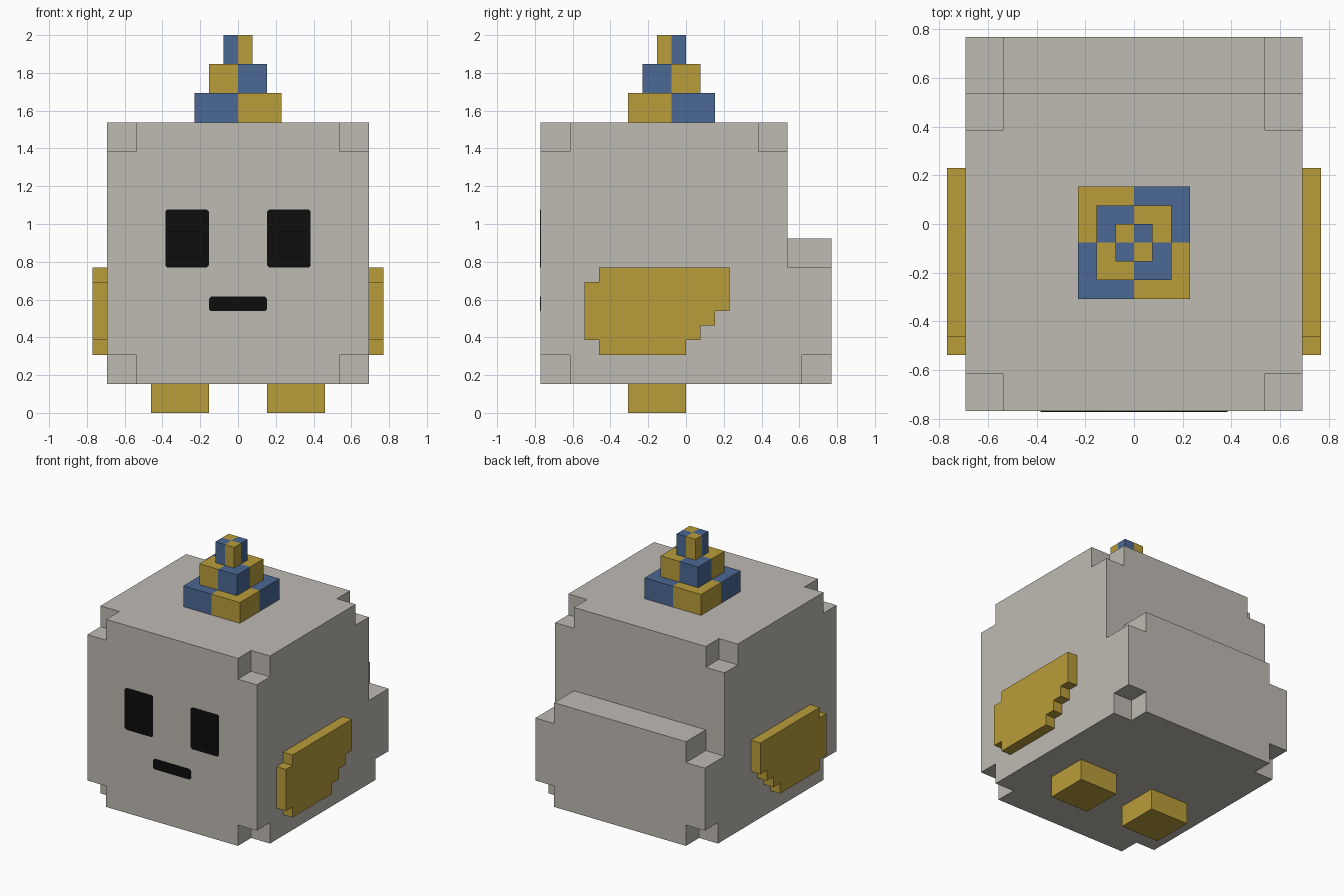
import bpy, bmesh
from mathutils import Matrix, Vector

U = 2 / 26  # one block unit

if "Cube" in bpy.data.objects:
    bpy.data.objects.remove(bpy.data.objects["Cube"], do_unlink=True)


def material(name, rgb):
    mat = bpy.data.materials.new(name)
    mat.use_nodes = True
    mat.diffuse_color = (*rgb, 1)
    bsdf = next(n for n in mat.node_tree.nodes if n.type == 'BSDF_PRINCIPLED')
    bsdf.inputs["Base Color"].default_value = (*rgb, 1)
    return mat


grey = material("warm grey", (0.52, 0.49, 0.45))
gold = material("gold", (0.485, 0.337, 0.042))
blue = material("blue", (0.069, 0.138, 0.296))
black = material("black", (0.004, 0.004, 0.004))


def finish(name, bm, *mats):
    """Scale from block units and link the mesh."""
    bmesh.ops.recalc_face_normals(bm, faces=bm.faces)
    bmesh.ops.scale(bm, vec=(U, U, U), verts=bm.verts)
    mesh = bpy.data.meshes.new(name)
    bm.to_mesh(mesh)
    bm.free()
    for m in mats:
        mesh.materials.append(m)
    obj = bpy.data.objects.new(name, mesh)
    bpy.context.collection.objects.link(obj)
    return obj


def box(lo, hi):
    bm = bmesh.new()
    lo, hi = Vector(lo), Vector(hi)
    place = Matrix.Translation((lo + hi) / 2) @ Matrix.Diagonal((*(hi - lo), 1))
    bmesh.ops.create_cube(bm, size=1, matrix=place)
    return bm


def prism(points, depth):
    """Extrude a closed outline of 3D points along a depth vector."""
    bm = bmesh.new()
    face = bm.faces.new([bm.verts.new(p) for p in points])
    out = bmesh.ops.extrude_face_region(bm, geom=[face], use_keep_orig=True)
    moved = [v for v in out["geom"] if isinstance(v, bmesh.types.BMVert)]
    bmesh.ops.translate(bm, vec=depth, verts=moved)
    return bm


# Body: stepped block with notched corners, skinned from coarse cells
XS, YS, ZS = [-9, -7, 7, 9], [-10, -8, 5, 7, 8, 10], [2, 4, 10, 12, 18, 20]


def solid(i, j, k):
    if not (0 <= i < 3 and 0 <= j < 5 and 0 <= k < 5):
        return False
    side, y, z = i != 1, YS[j], ZS[k]
    if y >= 7 and z >= 12:                        # above the rump
        return False
    if side and z == 2 and y in (-10, 8):         # bottom corners
        return False
    if side and z == 18 and y in (-10, 5):        # top corners
        return False
    return not (side and z == 10 and y >= 7)      # rump corners


bm = bmesh.new()
for i in range(3):
    for j in range(5):
        for k in range(5):
            if not solid(i, j, k):
                continue
            for axis in range(3):
                for step in (0, 1):
                    near = [i, j, k]
                    near[axis] += 2 * step - 1
                    if solid(*near):
                        continue
                    quad = []
                    for a, b in ((0, 0), (1, 0), (1, 1), (0, 1)):
                        c = [i, j, k]
                        c[axis] += step
                        c[(axis + 1) % 3] += a
                        c[(axis + 2) % 3] += b
                        quad.append(bm.verts.new((XS[c[0]], YS[c[1]], ZS[c[2]])))
                    bm.faces.new(quad)
bmesh.ops.remove_doubles(bm, verts=bm.verts, dist=0.001)
bmesh.ops.recalc_face_normals(bm, faces=bm.faces)
bmesh.ops.dissolve_limit(bm, angle_limit=0.01, verts=bm.verts, edges=bm.edges)
finish("body", bm, grey)

# Wings, feet and eyes, one per side
wing_outline = [(-6, 10), (3, 10), (3, 7), (2, 7), (2, 6), (1, 6), (1, 5), (0, 5),
                (0, 4), (-6, 4), (-6, 5), (-7, 5), (-7, 9), (-6, 9)]


def face_plate(name, x0, x1, z0, z1, c=0.15):
    """Thin dark plate on the front with clipped corners."""
    pts = [(x0 + c, z0), (x1 - c, z0), (x1, z0 + c), (x1, z1 - c),
           (x1 - c, z1), (x0 + c, z1), (x0, z1 - c), (x0, z0 + c)]
    finish(name, prism([(x, -10, z) for x, z in pts], (0, -0.04, 0)), black)


for side, s in (("left", 1), ("right", -1)):
    finish(side + "_wing", prism([(9 * s, y, z) for y, z in wing_outline], (s, 0, 0)), gold)
    x0, x1 = sorted((2 * s, 6 * s))
    finish(side + "_foot", box((x0, -4, 0), (x1, 0, 2)), gold)
    x0, x1 = sorted((2 * s, 5 * s))
    face_plate(side + "_eye", x0, x1, 10, 14)
face_plate("mouth", -2, 2, 7, 8)

# Party hat: three shrinking tiers with alternating coloured quarters
for n, r in enumerate((3, 2, 1)):
    z = 20 + 2 * n
    bm = box((-r, -1 - r, z), (r, -1 + r, z + 2))
    for normal in ((1, 0, 0), (0, 1, 0)):
        bmesh.ops.bisect_plane(bm, geom=bm.verts[:] + bm.edges[:] + bm.faces[:],
                               plane_co=(0, -1, 0), plane_no=normal)
    for f in bm.faces:
        c = f.calc_center_median()
        f.material_index = int((c.x * (c.y + 1) > 0) == (n % 2 == 0))
    finish("hat_tier_%d" % (n + 1), bm, gold, blue)
